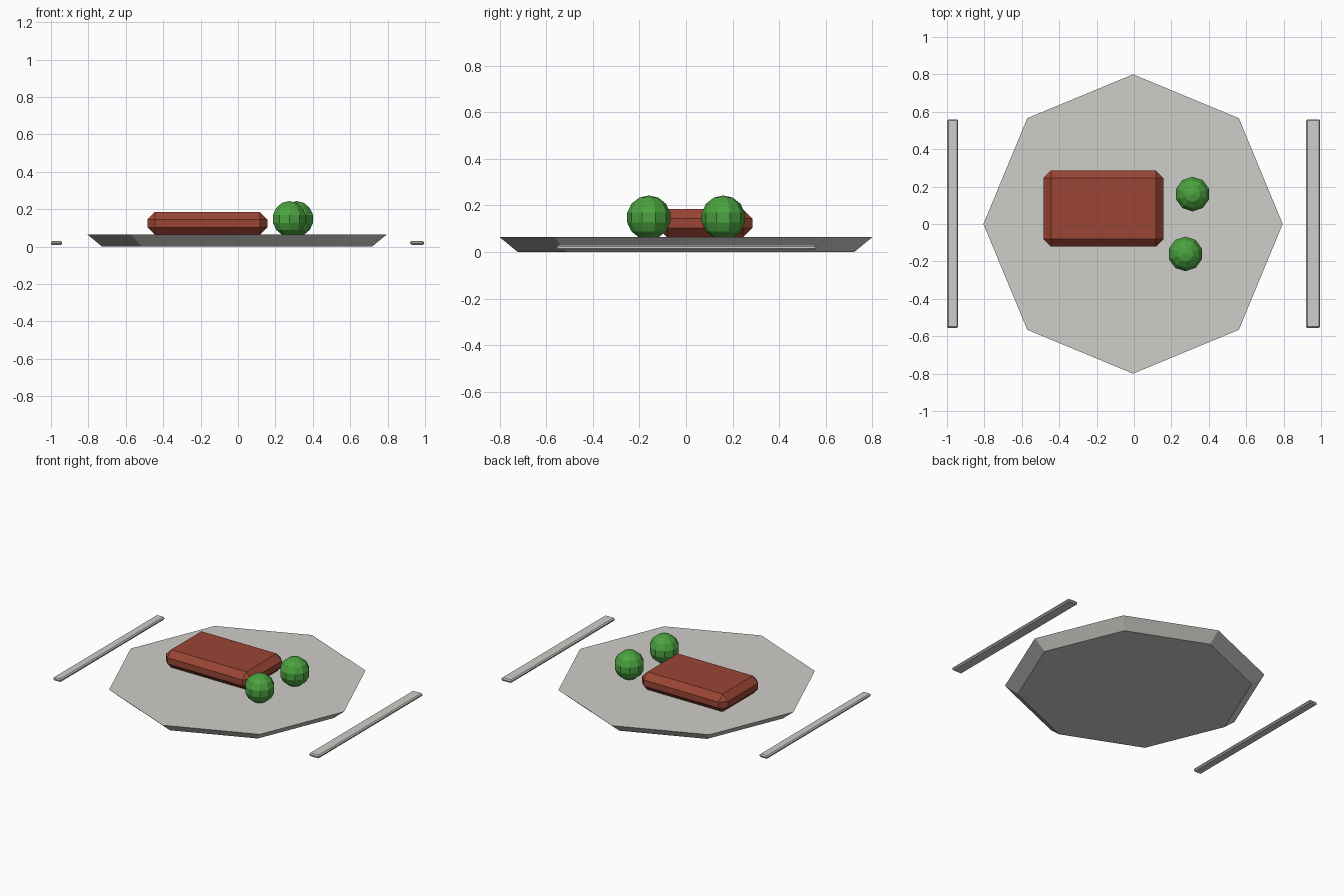
import bpy
from math import radians

cube = bpy.data.objects.get("Cube")
if cube:
    bpy.data.objects.remove(cube, do_unlink=True)


def material(name, r, g, b):
    m = bpy.data.materials.new(name)
    m.use_nodes = True
    m.diffuse_color = (r, g, b, 1)
    m.node_tree.nodes["Principled BSDF"].inputs["Base Color"].default_value = (r, g, b, 1)
    return m


def finish(name, mat):
    ob = bpy.context.object
    ob.name = name
    ob.data.materials.append(mat)
    return ob


def bevelled_box(name, mat, low, high, bevel):
    center = [(a + b) / 2 for a, b in zip(low, high)]
    bpy.ops.mesh.primitive_cube_add(size=1, location=center)
    ob = finish(name, mat)
    ob.scale = [b - a for a, b in zip(low, high)]
    bpy.ops.object.transform_apply(location=False, rotation=False, scale=True)
    mod = ob.modifiers.new("Bevel", "BEVEL")
    mod.width = bevel
    mod.segments = 1
    return ob


pale_grey = material("pale grey", 0.62, 0.61, 0.58)
steak_red = material("steak red", 0.32, 0.06, 0.035)
leaf_green = material("leaf green", 0.07, 0.36, 0.05)

# Octagonal plate flaring towards the top
bpy.ops.mesh.primitive_cone_add(vertices=8, radius1=0.722, radius2=0.8, depth=0.064,
                                location=(-0.005, 0, 0.032))
finish("plate", pale_grey)

# Steak
bevelled_box("steak", steak_red, (-0.485, -0.12, 0.063), (0.158, 0.285, 0.184), 0.04)

# Cutlery on both sides of the plate
bevelled_box("fork", pale_grey, (-1.0, -0.556, 0.009), (-0.94, 0.56, 0.03), 0.007)
bevelled_box("knife", pale_grey, (0.92, -0.556, 0.009), (0.995, 0.56, 0.03), 0.007)

# Two round vegetables
for name, x, y in (("front_sprout", 0.275, -0.16), ("back_sprout", 0.313, 0.16)):
    bpy.ops.mesh.primitive_uv_sphere_add(segments=10, ring_count=7, radius=0.095,
                                         location=(x, y, 0.148))
    finish(name, leaf_green)
